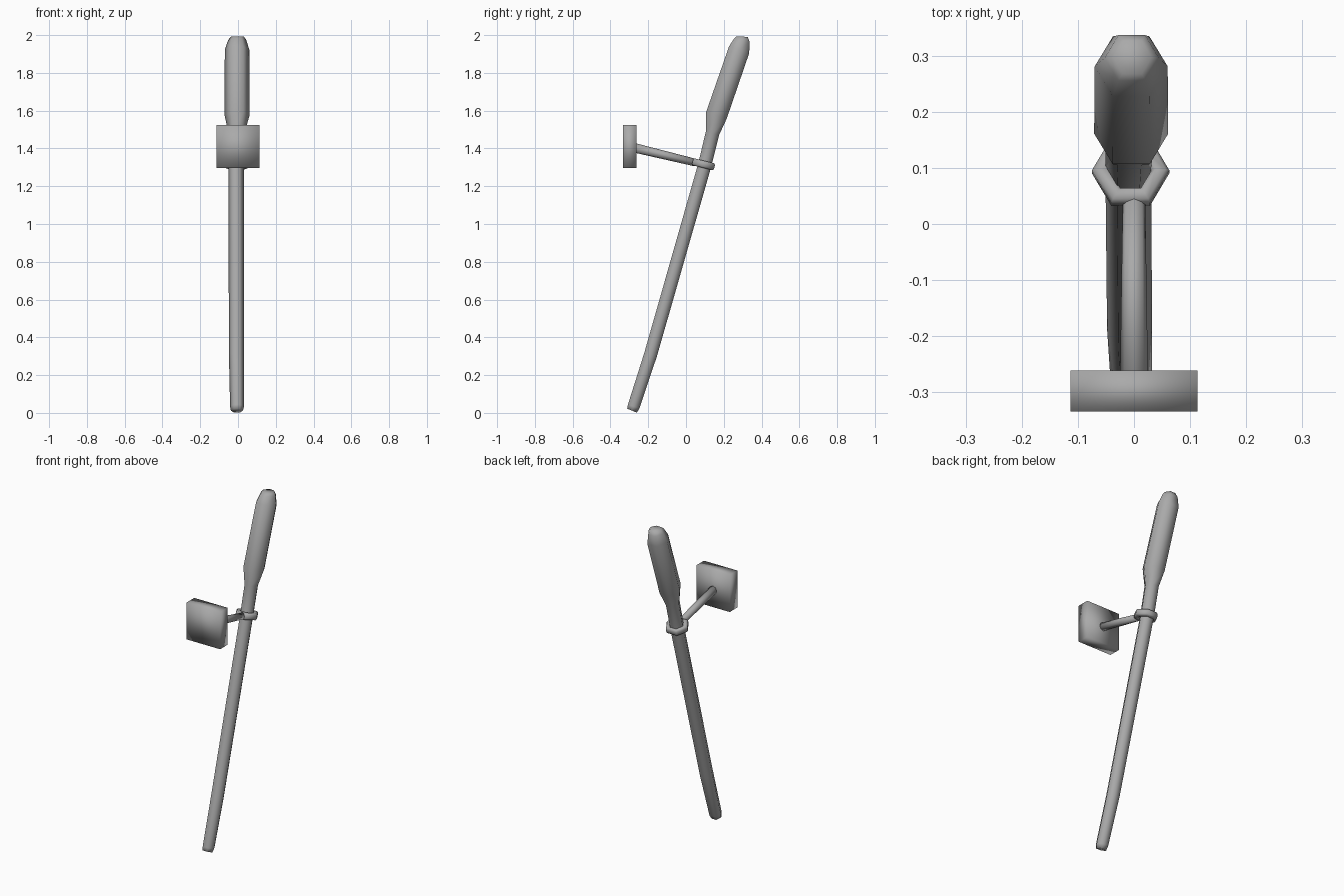
import bpy, bmesh, math
from mathutils import Vector, Matrix

if "Cube" in bpy.data.objects:
    bpy.data.objects.remove(bpy.data.objects["Cube"])

grey = bpy.data.materials.new("dark_grey")
grey.diffuse_color = (0.4, 0.4, 0.4, 1)
grey.use_nodes = True
grey.node_tree.nodes["Principled BSDF"].inputs["Base Color"].default_value = grey.diffuse_color


def finish(name, bm):
    bmesh.ops.recalc_face_normals(bm, faces=bm.faces)
    mesh = bpy.data.meshes.new(name)
    bm.to_mesh(mesh)
    bm.free()
    mesh.shade_smooth()
    mesh.materials.append(grey)
    obj = bpy.data.objects.new(name, mesh)
    bpy.context.collection.objects.link(obj)
    return obj


def loft(name, stations, sides=6):
    """Capped tube through (x, y, z, radius) stations."""
    bm = bmesh.new()
    pts = [Vector(s[:3]) for s in stations]
    rings = []
    for i, p in enumerate(pts):
        tangent = (pts[min(i + 1, len(pts) - 1)] - pts[max(i - 1, 0)]).normalized()
        u = Vector((1, 0, 0))
        v = tangent.cross(u).normalized()
        ring = []
        for k in range(sides):
            a = math.tau * k / sides
            ring.append(bm.verts.new(p + stations[i][3] * (math.cos(a) * u + math.sin(a) * v)))
        rings.append(ring)
    for a, b in zip(rings, rings[1:]):
        for k in range(sides):
            n = (k + 1) % sides
            bm.faces.new((a[k], a[n], b[n], b[k]))
    bm.faces.new(rings[0])
    bm.faces.new(rings[-1])
    return finish(name, bm)


# Leaning shaft that swells into the torch head
loft("torch_shaft_and_head", [
    (-0.006, -0.286, 0.012, 0.032),
    (-0.005, -0.277, 0.034, 0.037),
    (-0.008, -0.187, 0.31, 0.040),
    (-0.010, 0.100, 1.315, 0.041),
    (-0.008, 0.140, 1.48, 0.042),
    (-0.005, 0.161, 1.575, 0.066),
    (-0.005, 0.281, 1.922, 0.065),
    (-0.004, 0.296, 1.974, 0.048),
    (-0.003, 0.297, 1.992, 0.034),
])

# Hexagonal holding ring, square to the shaft, with a rounded-box section
bm = bmesh.new()
section = [(0.037, -0.011), (0.044, -0.019), (0.062, -0.019), (0.069, -0.011),
           (0.069, 0.011), (0.062, 0.019), (0.044, 0.019), (0.037, 0.011)]
tilt = Matrix.Translation((-0.006, 0.093, 1.316)) @ Matrix.Rotation(math.radians(-14), 4, 'X')
loops = []
for k in range(6):
    a = math.tau * k / 6
    loops.append([bm.verts.new(tilt @ Vector((r * math.cos(a), r * math.sin(a), z)))
                  for r, z in section])
for k in range(6):
    a, b = loops[k], loops[(k + 1) % 6]
    for j in range(8):
        n = (j + 1) % 8
        bm.faces.new((a[j], a[n], b[n], b[j]))
finish("holding_ring", bm)

# Bracket arm
loft("bracket_arm", [(0, -0.28, 1.405, 0.025), (0, 0.05, 1.325, 0.02)], 8)

# Wall plate
bm = bmesh.new()
bmesh.ops.create_cube(bm, size=1, matrix=Matrix.Translation((0, -0.298, 1.41))
                      @ Matrix.Diagonal((0.226, 0.073, 0.226, 1)))
finish("wall_plate", bm)
